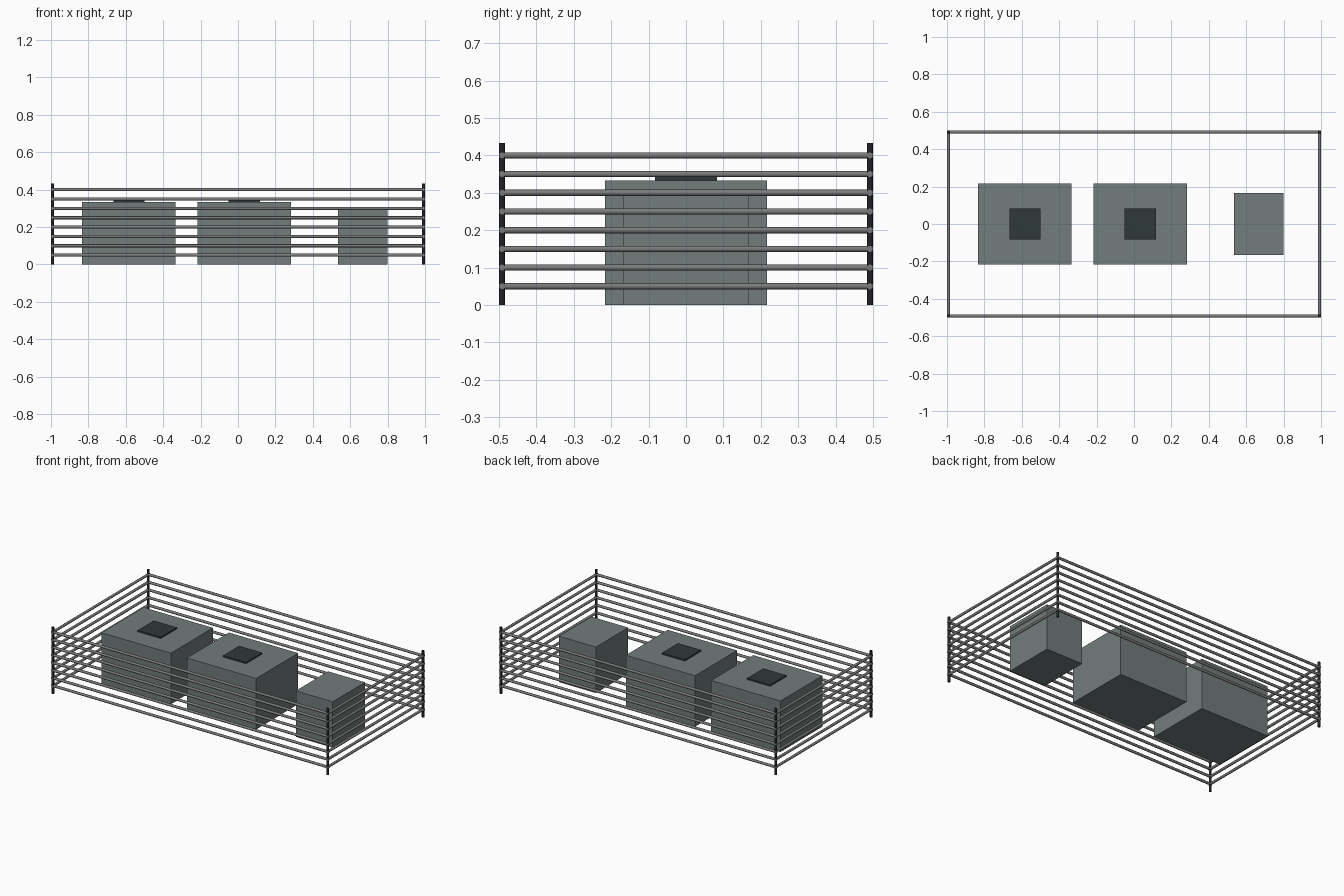
import bpy
from math import pi

if "Cube" in bpy.data.objects:
    bpy.data.objects.remove(bpy.data.objects["Cube"])

R = 0.0083            # tube radius of posts and rails
EX, EY = 1 - R, 0.5 - R


def material(name, rgb):
    m = bpy.data.materials.new(name)
    m.diffuse_color = (*rgb, 1)
    m.use_nodes = True
    m.node_tree.nodes["Principled BSDF"].inputs["Base Color"].default_value = m.diffuse_color
    return m


CASING = material("casing_grey", (0.17, 0.20, 0.20))
DARK = material("dark_pad", (0.03, 0.04, 0.04))
BLACK = material("post_black", (0.015, 0.016, 0.018))
STEEL = material("rail_grey", (0.2, 0.2, 0.2))


def box(name, x, size, z0, mat):
    bpy.ops.mesh.primitive_cube_add(size=1, location=(x, 0, z0 + size[2] / 2))
    o = bpy.context.object
    o.name = name
    o.scale = size
    bpy.ops.object.transform_apply(location=False, rotation=False, scale=True)
    o.data.materials.append(mat)


def tube(name, loc, length, rot, mat):
    bpy.ops.mesh.primitive_cylinder_add(vertices=12, radius=R, depth=length,
                                        location=loc, rotation=rot)
    o = bpy.context.object
    o.name = name
    o.data.materials.append(mat)
    bpy.ops.object.shade_smooth_by_angle(angle=pi / 5)


# Two large cabinets with a dark pad on top, plus one small cabinet
for i, x in enumerate((-0.583, 0.033)):
    box(f"large_cabinet_{i}", x, (0.5, 0.433, 0.333), 0, CASING)
    box(f"top_pad_{i}", x, (0.167, 0.167, 0.018), 0.324, DARK)
box("small_cabinet", 0.667, (0.267, 0.333, 0.3), 0, CASING)

# Corner posts
for sx in (-1, 1):
    for sy in (-1, 1):
        tube("corner_post", (sx * EX, sy * EY, 0.2165), 0.433, (0, 0, 0), BLACK)

# Eight fence rails on each side
for k in range(1, 9):
    z = 0.05 * k
    for s in (-1, 1):
        tube("long_rail", (0, s * EY, z), 2.0, (0, pi / 2, 0), STEEL)
        tube("short_rail", (s * EX, 0, z), 1.0, (pi / 2, 0, 0), STEEL)
